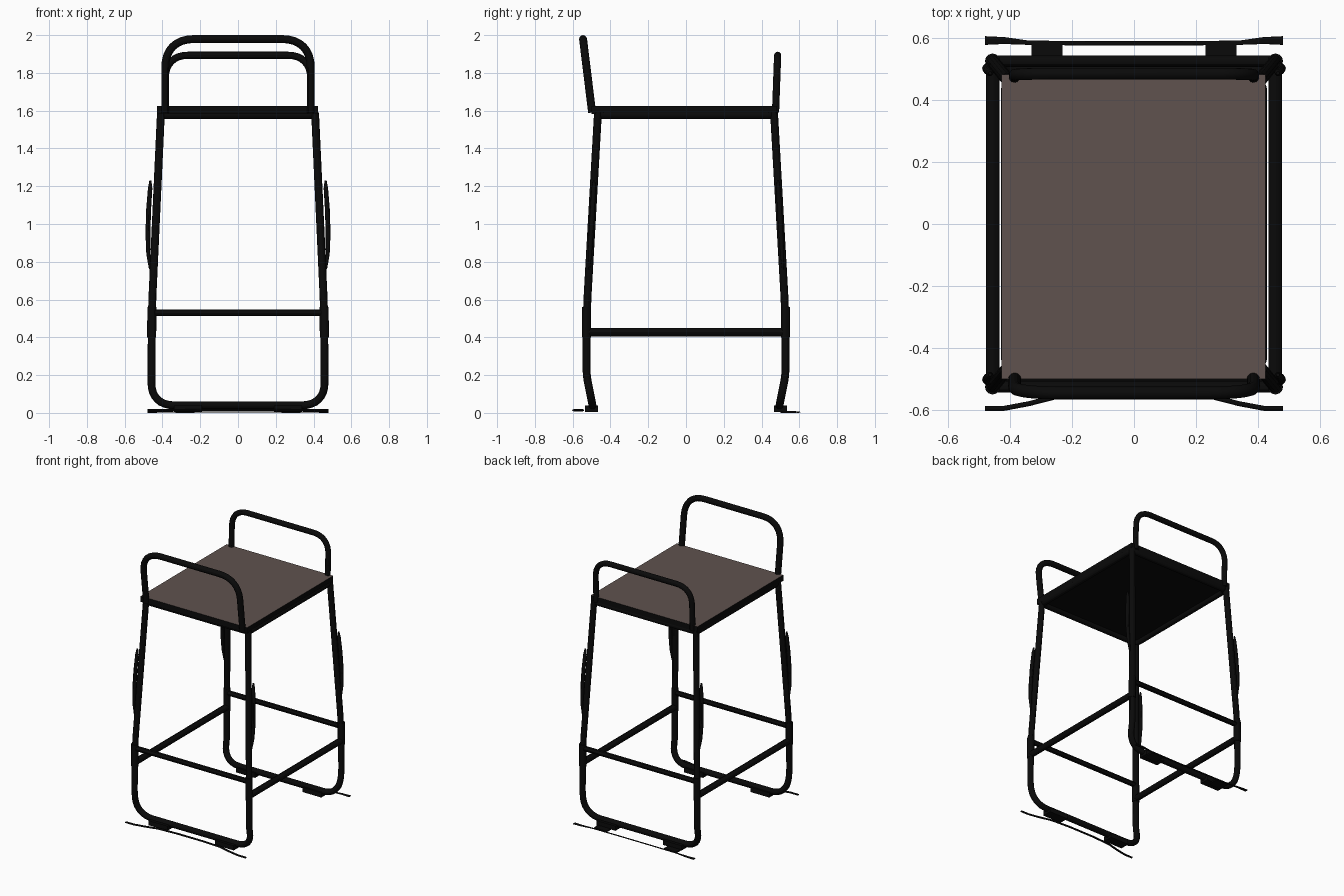
import bpy, bmesh
from mathutils import Vector

if "Cube" in bpy.data.objects:
    bpy.data.objects.remove(bpy.data.objects["Cube"])


def material(name, c):
    m = bpy.data.materials.new(name)
    m.diffuse_color = (*c, 1)
    m.use_nodes = True
    m.node_tree.nodes["Principled BSDF"].inputs["Base Color"].default_value = m.diffuse_color
    return m


BLACK = material("black metal", (0.003, 0.003, 0.003))
BROWN = material("brown seat", (0.115, 0.085, 0.077))


def fillet(pts, radii, n=8):
    """Round the inner corners of a polyline with the given radii."""
    pts = [Vector(p) for p in pts]
    out = [pts[0]]
    for i in range(1, len(pts) - 1):
        p, r = pts[i], radii[i - 1]
        a = p + (pts[i - 1] - p).normalized() * r
        b = p + (pts[i + 1] - p).normalized() * r
        k = 0.88  # near-circular conic corner
        for j in range(n + 1):
            t = j / n
            w0, w1, w2 = (1 - t) ** 2, 2 * t * (1 - t) * k, t * t
            out.append((a * w0 + p * w1 + b * w2) / (w0 + w1 + w2))
    out.append(pts[-1])
    return out


def tube(name, pts, r, radii=None, closed=False, loc=(0, 0, 0), scale=(1, 1, 1)):
    cu = bpy.data.curves.new(name, 'CURVE')
    cu.dimensions = '3D'
    cu.bevel_depth = r
    cu.bevel_resolution = 4
    cu.use_fill_caps = True
    s = cu.splines.new('POLY')
    s.points.add(len(pts) - 1)
    for i, p in enumerate(pts):
        s.points[i].co = (*p, 1)
        if radii:
            s.points[i].radius = radii[i]
    s.use_cyclic_u = closed
    cu.materials.append(BLACK)
    ob = bpy.data.objects.new(name, cu)
    ob.location, ob.scale = loc, scale
    bpy.context.collection.objects.link(ob)
    bpy.ops.object.select_all(action='DESELECT')
    ob.select_set(True)
    bpy.context.view_layer.objects.active = ob
    bpy.ops.object.convert(target='MESH')
    bpy.ops.object.shade_smooth_by_angle()
    return bpy.context.object


def box(name, lo, hi):
    lo, hi = Vector(lo), Vector(hi)
    me = bpy.data.meshes.new(name)
    bm = bmesh.new()
    bmesh.ops.create_cube(bm, size=1)
    for v in bm.verts:
        v.co = Vector(((lo[i] + hi[i]) / 2 + v.co[i] * (hi[i] - lo[i]) for i in range(3)))
    bm.normal_update()
    bm.to_mesh(me)
    bm.free()
    me.materials.append(BLACK)
    ob = bpy.data.objects.new(name, me)
    bpy.context.collection.objects.link(ob)
    return ob


def symmetric(half):
    """Mirror a half path across x = 0."""
    return half + [(-x, y, z) for x, y, z in reversed(half)]


# Seat board: brown top, black sides and underside
seat = box("seat", (-0.428, -0.5, 1.583), (0.424, 0.482, 1.625))
seat.data.materials.append(BROWN)
for f in seat.data.polygons:
    f.material_index = 1 if f.normal.z > 0.9 else 0

# Tube frame under the seat
c = [(0, -0.465, 1.577), (0.41, -0.465, 1.577), (0.41, 0.465, 1.577),
     (-0.41, 0.465, 1.577), (-0.41, -0.465, 1.577), (0, -0.465, 1.577)]
tube("seat_frame", fillet(c, [0.04] * 4, 5)[:-1], 0.02, closed=True)

for side, s in (("front", -1), ("back", 1)):
    # Leg loop with rounded floor rail
    half = [(0.408, s * 0.466, 1.59), (0.456, s * 0.525, 0.55),
            (0.458, s * 0.527, 0.2), (0.458, s * 0.495, 0.04)]
    tube(side + "_leg_loop", fillet(symmetric(half), [0.1, 0.04, 0.12, 0.12, 0.04, 0.1]), 0.021)

    # Cross bar
    tube(side + "_foot_bar", [(-0.465, s * 0.525, 0.53), (0.465, s * 0.525, 0.53)], 0.018)

    for k in (-1, 1):
        # Thin bowed guards beside the legs
        zs = [1.23, 1.19, 1.08, 0.95, 0.84, 0.76]
        xs = [0.464, 0.465, 0.473, 0.477, 0.475, 0.466]
        tube(side + "_leg_guard",
             [(k * x, s * (0.466 + (1.59 - z) * 0.057), z) for x, z in zip(xs, zs)],
             0.013, radii=[0.4, 0.9, 1, 1, 0.8, 0.4])
        # Floor pads
        x0, x1 = sorted((k * 0.19, k * 0.34))
        y0, y1 = sorted((s * 0.465, s * 0.535))
        box(side + "_floor_pad", (x0, y0, 0.006), (x1, y1, 0.04))
        # Collars where the bars meet the legs
        tube(side + "_collar", [(k * 0.457, s * 0.526, 0.4), (k * 0.456, s * 0.526, 0.56)], 0.024)

# Tall front hoop and short back hoop
tall = [(0.385, -0.497, 1.59), (0.385, -0.545, 1.979)]
tube("tall_hoop", fillet(symmetric(tall), [0.15, 0.15]), 0.021)
short = [(0.385, 0.474, 1.59), (0.385, 0.485, 1.893)]
tube("short_hoop", fillet(symmetric(short), [0.12, 0.12]), 0.019)

# Side foot bars
for k in (-1, 1):
    tube("side_foot_bar", [(k * 0.456, -0.53, 0.427), (k * 0.456, 0.53, 0.427)], 0.022)

# Thin floor strips: bowed at the front, straight at the back
bow = [(0.48, -0.595, 0), (0.42, -0.595, 0), (0.34, -0.58, 0), (0.25, -0.557, 0), (0.1, -0.548, 0)]
tube("front_floor_strip", symmetric(bow), 0.008, loc=(0, 0, 0.014), scale=(1, 1, 0.7))
line = [(0.48, 0.592, 0), (0.42, 0.592, 0), (0.34, 0.585, 0), (0.15, 0.583, 0)]
tube("back_floor_strip", symmetric(line), 0.014, radii=[1, 0.8, 0.5, 0.5, 0.5, 0.5, 0.8, 1],
     loc=(0, 0, 0.004), scale=(1, 1, 0.28))
for k in (-1, 1):
    x0, x1 = sorted((k * 0.23, k * 0.33))
    box("back_pad_tongue", (x0, 0.5, 0.0), (x1, 0.582, 0.01))
